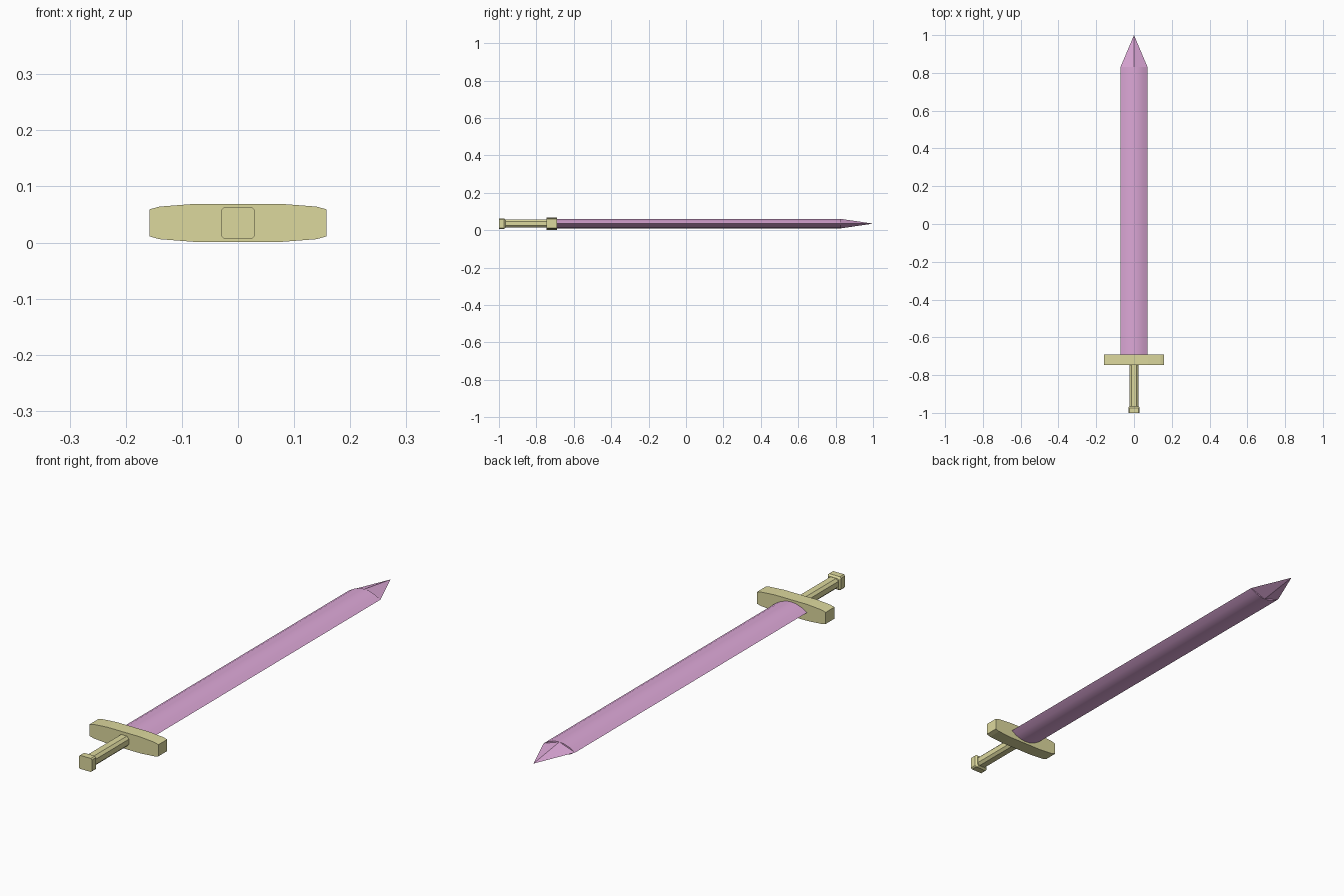
import bpy, bmesh

if "Cube" in bpy.data.objects:
    bpy.data.objects.remove(bpy.data.objects["Cube"])

ZC = 0.035  # height of the sword's centre line


def material(name, rgb):
    m = bpy.data.materials.new(name)
    m.diffuse_color = (*rgb, 1)
    m.use_nodes = True
    m.node_tree.nodes["Principled BSDF"].inputs["Base Color"].default_value = m.diffuse_color
    return m


GOLD = material("gold", (0.72, 0.69, 0.34))
PURPLE = material("purple", (0.72, 0.39, 0.68))


def mirrored(quarter):
    """Closed x/z outline from a quarter running from the +x side up to the top."""
    right = quarter + [(x, -z) for x, z in reversed(quarter) if z > 0]
    top = [p for p in quarter]
    pts = top + [(-x, z) for x, z in reversed(quarter) if x > 0]
    pts += [(-x, -z) for x, z in quarter if z > 0]
    pts += [(x, -z) for x, z in reversed(quarter) if x > 0 and z > 0]
    return pts


def loft(name, sections, mat, apex=None):
    """Join (y, outline) sections; end in a flat cap or a pointed apex."""
    bm = bmesh.new()
    rings = [[bm.verts.new((x, y, ZC + z)) for x, z in pts] for y, pts in sections]
    n = len(rings[0])
    for a, b in zip(rings, rings[1:]):
        for i in range(n):
            j = (i + 1) % n
            bm.faces.new((a[i], a[j], b[j], b[i]))
    bm.faces.new(rings[0])
    if apex is None:
        bm.faces.new(rings[-1])
    else:
        tip = bm.verts.new((0, apex, ZC))
        for i in range(n):
            bm.faces.new((rings[-1][i], rings[-1][(i + 1) % n], tip))
    bmesh.ops.recalc_face_normals(bm, faces=bm.faces)
    me = bpy.data.meshes.new(name)
    bm.to_mesh(me)
    bm.free()
    me.materials.append(mat)
    ob = bpy.data.objects.new(name, me)
    bpy.context.collection.objects.link(ob)
    return ob


def chamfered(w, h, c):
    return mirrored([(w, h - c), (w - c, h)])


# Blade with a rounded lens section
lens = mirrored([(0.072, 0), (0.048, 0.014), (0.022, 0.023), (0, 0.025)])
blade = loft("blade", [(-0.70, lens), (0.83, lens)], PURPLE)
bpy.context.view_layer.objects.active = blade
blade.select_set(True)
bpy.ops.object.shade_smooth_by_angle(angle=0.6)

# Four-sided blade tip
diamond = mirrored([(0.072, 0), (0, 0.025)])
loft("blade_tip", [(0.83, diamond)], PURPLE, apex=1.0)

# Crossguard, thinner towards its ends
bar = mirrored([(0.158, 0.024), (0.14, 0.029), (0.075, 0.034)])
loft("crossguard", [(-0.747, bar), (-0.69, bar)], GOLD)

# Eight-sided grip
grip = chamfered(0.023, 0.021, 0.01)
loft("grip", [(-0.98, grip), (-0.74, grip)], GOLD)

# Pommel block with a short taper into the grip
block = chamfered(0.03, 0.028, 0.005)
neck = chamfered(0.024, 0.022, 0.005)
loft("pommel", [(-1.0, block), (-0.973, block), (-0.965, neck)], GOLD)
